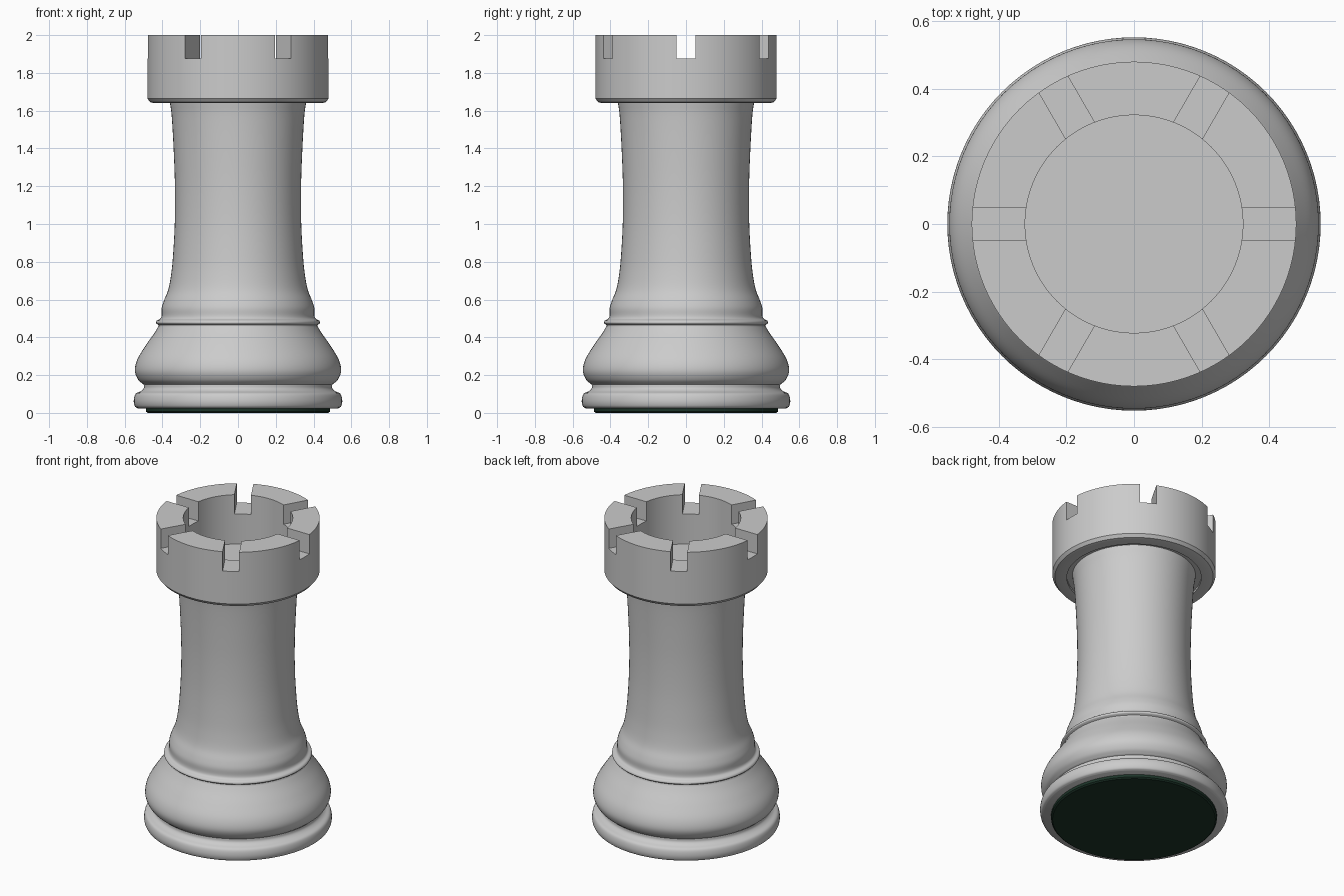
import bpy, bmesh, math
from mathutils import Vector

if "Cube" in bpy.data.objects:
    bpy.data.objects.remove(bpy.data.objects["Cube"])


def smooth_curve(pts, steps=5):
    """Catmull-Rom curve through (radius, z) points."""
    p = [Vector(q) for q in pts]
    p = [2 * p[0] - p[1]] + p + [2 * p[-1] - p[-2]]
    out = []
    for i in range(1, len(p) - 2):
        a, b, c, d = p[i - 1:i + 3]
        for s in range(steps):
            t = s / steps
            out.append(0.5 * (2 * b + (c - a) * t + (2 * a - 5 * b + 4 * c - d) * t * t
                              + (3 * b - a - 3 * c + d) * t ** 3))
    return out + [p[-2]]


def lathe(name, profile, sides=96):
    """Closed solid of revolution; the profile starts and ends on the axis."""
    bm = bmesh.new()
    rings = []
    for r, z in profile:
        if r < 1e-5:
            rings.append([bm.verts.new((0, 0, z))])
        else:
            rings.append([bm.verts.new((r * math.cos(math.tau * k / sides),
                                        r * math.sin(math.tau * k / sides), z))
                          for k in range(sides)])
    for lo, hi in zip(rings, rings[1:]):
        if len(lo) == 1:
            bm.faces.new(hi[::-1])
        elif len(hi) == 1:
            bm.faces.new(lo)
        else:
            for k in range(sides):
                n = (k + 1) % sides
                bm.faces.new((lo[k], lo[n], hi[n], hi[k]))
    for v in [v for v in bm.verts if not v.link_faces]:
        bm.verts.remove(v)
    bmesh.ops.recalc_face_normals(bm, faces=bm.faces)
    mesh = bpy.data.meshes.new(name)
    bm.to_mesh(mesh)
    bm.free()
    ob = bpy.data.objects.new(name, mesh)
    bpy.context.collection.objects.link(ob)
    return ob


def shade(ob):
    bpy.ops.object.select_all(action='DESELECT')
    ob.select_set(True)
    bpy.context.view_layer.objects.active = ob
    bpy.ops.object.shade_smooth_by_angle(angle=math.radians(35))


# Turned profile: foot ring, bulb, collar, shaft, crown and its hollow
foot = smooth_curve([(0.53, 0.024), (0.546, 0.035), (0.552, 0.065), (0.543, 0.1),
                     (0.515, 0.115), (0.5, 0.13), (0.497, 0.15)])
bulb = smooth_curve([(0.503, 0.152), (0.53, 0.178), (0.546, 0.225), (0.532, 0.285),
                     (0.49, 0.355), (0.445, 0.42), (0.42, 0.46)])
collar = smooth_curve([(0.42, 0.465), (0.434, 0.475), (0.43, 0.488), (0.412, 0.498),
                       (0.405, 0.515), (0.404, 0.555), (0.392, 0.595), (0.37, 0.65),
                       (0.356, 0.72), (0.345, 0.82), (0.335, 1.0), (0.334, 1.2),
                       (0.341, 1.4), (0.351, 1.57), (0.36, 1.64)])
crown = [(0.362, 1.655), (0.395, 1.655), (0.395, 1.64), (0.445, 1.64), (0.465, 1.645),
         (0.48, 1.664), (0.48, 2.0), (0.322, 2.0), (0.322, 1.68), (0, 1.68)]
tower = lathe("tower_body", [(0, 0.024)] + foot + bulb + collar + crown)

# Six battlement notches cut by three bars through the rim
bpy.context.view_layer.objects.active = tower
for i in range(3):
    bpy.ops.mesh.primitive_cube_add(size=1, location=(0, 0, 1.975),
                                    rotation=(0, 0, i * math.pi / 3))
    bar = bpy.context.object
    bar.name = "notch_cutter"
    bar.scale = (1.4, 0.098, 0.2)
    bar.hide_render = True
    bpy.context.view_layer.update()
    bpy.context.view_layer.objects.active = tower
    mod = tower.modifiers.new("notch", 'BOOLEAN')
    mod.operation = 'DIFFERENCE'
    mod.solver = 'EXACT'
    mod.object = bar
    bpy.ops.object.modifier_apply(modifier=mod.name)
    bpy.data.objects.remove(bar)
shade(tower)

# Green felt pad under the foot
felt = lathe("felt_pad", [(0, 0), (0.478, 0), (0.487, 0.007), (0.487, 0.026), (0, 0.026)])
green = bpy.data.materials.new("green_felt")
green.diffuse_color = (0.012, 0.035, 0.022, 1)
green.use_nodes = True
green.node_tree.nodes["Principled BSDF"].inputs["Base Color"].default_value = green.diffuse_color
felt.data.materials.append(green)
shade(felt)
